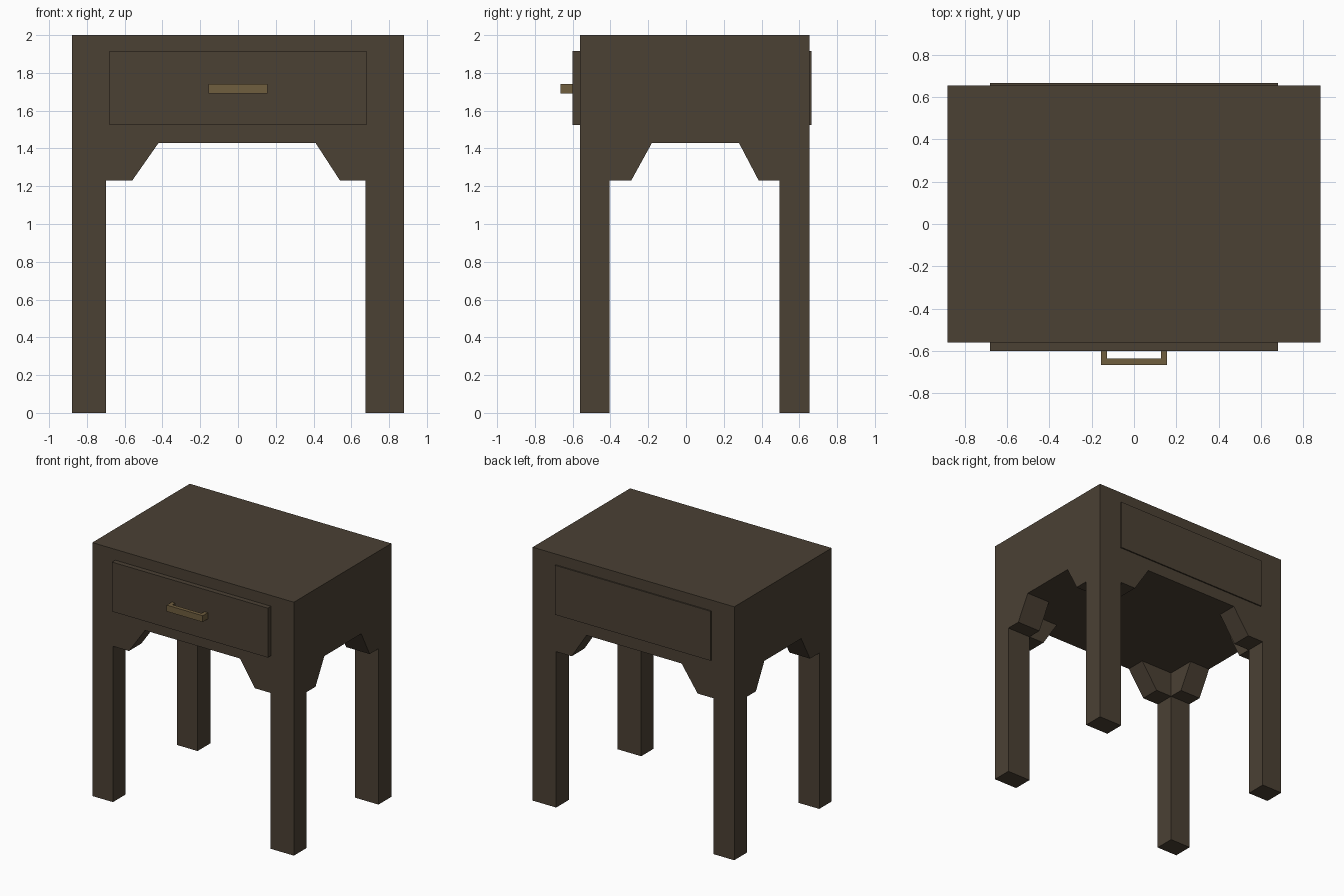
import bpy
import bmesh

if "Cube" in bpy.data.objects:
    bpy.data.objects.remove(bpy.data.objects["Cube"])


def material(name, rgb):
    m = bpy.data.materials.new(name)
    m.diffuse_color = (*rgb, 1)
    m.use_nodes = True
    m.node_tree.nodes["Principled BSDF"].inputs["Base Color"].default_value = m.diffuse_color
    return m


WOOD = material("dark brown wood", (0.070, 0.052, 0.034))
BRASS = material("aged brass", (0.162, 0.112, 0.049))


def add_object(name, bm, mat):
    bmesh.ops.recalc_face_normals(bm, faces=bm.faces)
    mesh = bpy.data.meshes.new(name)
    bm.to_mesh(mesh)
    bm.free()
    mesh.materials.append(mat)
    ob = bpy.data.objects.new(name, mesh)
    bpy.context.collection.objects.link(ob)
    return ob


def prism(name, points, offset, mat):
    """Extrude a closed outline of 3D points along an offset."""
    bm = bmesh.new()
    face = bm.faces.new([bm.verts.new(p) for p in points])
    new = bmesh.ops.extrude_face_region(bm, geom=[face], use_keep_orig=True)
    verts = [g for g in new["geom"] if isinstance(g, bmesh.types.BMVert)]
    bmesh.ops.translate(bm, verts=verts, vec=offset)
    return add_object(name, bm, mat)


def box(name, x0, x1, y0, y1, z0, z1, mat):
    pts = [(x0, y0, z0), (x1, y0, z0), (x1, y1, z0), (x0, y1, z0)]
    return prism(name, pts, (0, 0, z1 - z0), mat)


BODY_Z, BRACKET_Z = 1.43, 1.23

# Cabinet body
box("cabinet_body", -0.88, 0.88, -0.56, 0.655, BODY_Z, 2.0, WOOD)

# Drawer, running through the body and showing at front and back
box("drawer", -0.68, 0.68, -0.60, 0.665, 1.525, 1.915, WOOD)

# Each entry: side, outer edge, leg inner edge, bracket foot end, bracket top end
X_SIDES = [("left", -0.88, -0.70, -0.56, -0.42),
           ("right", 0.88, 0.675, 0.54, 0.41)]
Y_SIDES = [("front", -0.56, -0.405, -0.29, -0.18),
           ("back", 0.655, 0.495, 0.385, 0.28)]

# Legs with two angled corner brackets each
for xn, xo, xi, xf, xt in X_SIDES:
    for yn, yo, yi, yf, yt in Y_SIDES:
        tag = yn + "_" + xn
        box(tag + "_leg", xo, xi, yo, yi, 0, BODY_Z, WOOD)
        prism(tag + "_bracket_wide",
              [(xi, yo, BRACKET_Z), (xf, yo, BRACKET_Z),
               (xt, yo, BODY_Z), (xi, yo, BODY_Z)],
              (0, yi - yo, 0), WOOD)
        prism(tag + "_bracket_deep",
              [(xo, yi, BRACKET_Z), (xo, yf, BRACKET_Z),
               (xo, yt, BODY_Z), (xo, yi, BODY_Z)],
              (xi - xo, 0, 0), WOOD)

# U-shaped drawer handle
prism("drawer_handle",
      [(-0.157, -0.60, 1.69), (-0.157, -0.665, 1.69),
       (0.157, -0.665, 1.69), (0.157, -0.60, 1.69),
       (0.128, -0.60, 1.69), (0.128, -0.635, 1.69),
       (-0.128, -0.635, 1.69), (-0.128, -0.60, 1.69)],
      (0, 0, 0.05), BRASS)
